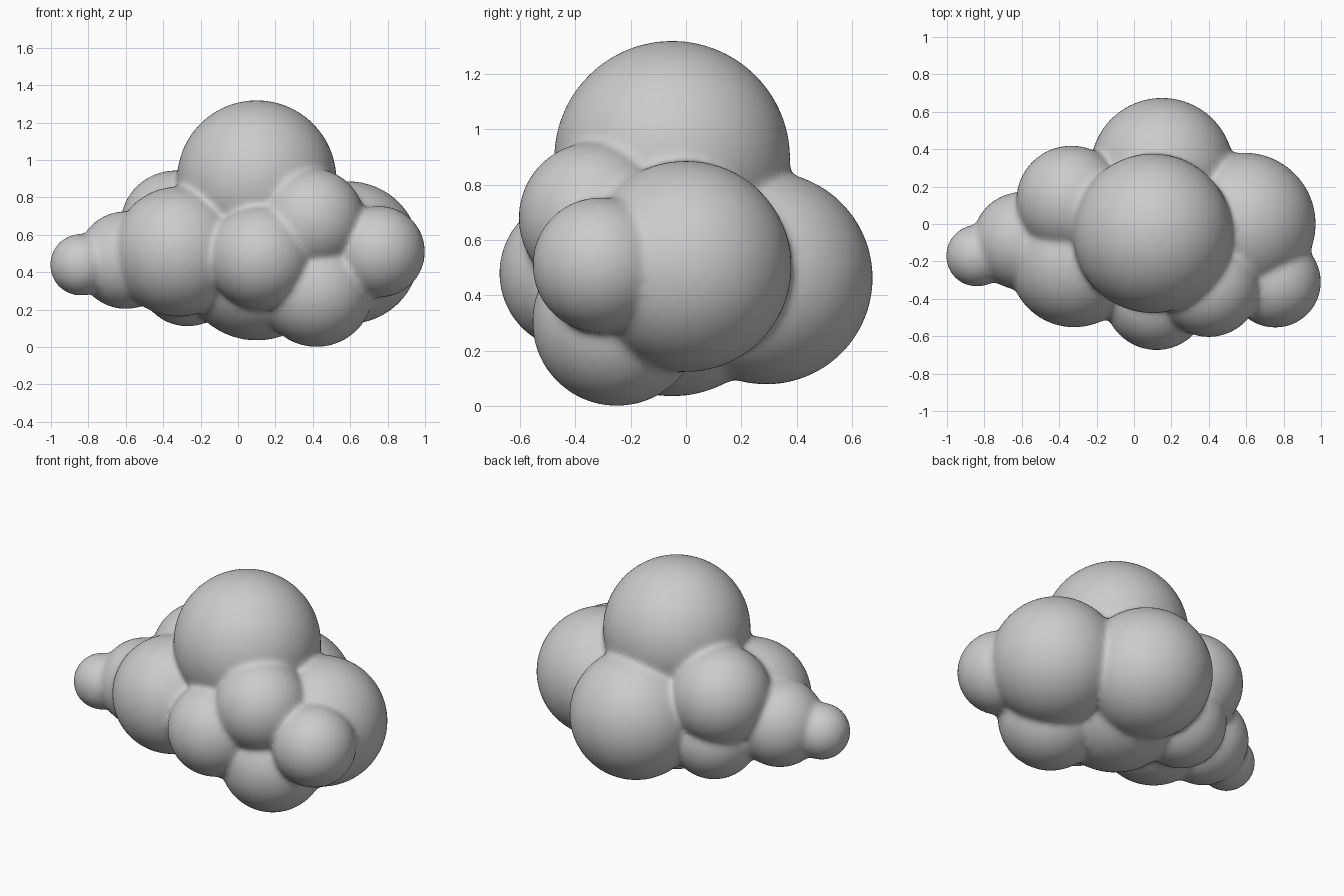
import bpy, bmesh
from mathutils import Matrix

if "Cube" in bpy.data.objects:
    bpy.data.objects.remove(bpy.data.objects["Cube"])

# Puffs of the cloud: x, y, z, radius
PUFFS = [
    (0.10, -0.05, 0.893, 0.427),   # crown
    (0.15, 0.29, 0.463, 0.385),    # back
    (0.59, 0.00, 0.505, 0.382),    # right
    (0.755, -0.31, 0.51, 0.245),   # right front knob
    (0.42, -0.25, 0.306, 0.306),   # low front right
    (0.40, -0.33, 0.68, 0.275),    # high front right
    (0.12, -0.395, 0.48, 0.28),    # front middle
    (-0.32, -0.205, 0.51, 0.348),  # front left
    (-0.335, 0.125, 0.65, 0.295),  # back left
    (-0.60, -0.09, 0.465, 0.262),  # left
    (-0.84, -0.17, 0.44, 0.166),   # left tip
    (0.10, -0.05, 0.45, 0.415),    # core and belly
    (-0.27, 0.10, 0.375, 0.265),   # low back left
]

bm = bmesh.new()
for x, y, z, r in PUFFS:
    bmesh.ops.create_icosphere(bm, subdivisions=5, radius=r,
                               matrix=Matrix.Translation((x, y, z)))
mesh = bpy.data.meshes.new("cloud")
bm.to_mesh(mesh)
bm.free()
cloud = bpy.data.objects.new("cloud", mesh)
bpy.context.collection.objects.link(cloud)

# Fuse the puffs into one skin, then soften the creases
fuse = cloud.modifiers.new("fuse", 'REMESH')
fuse.mode = 'VOXEL'
fuse.voxel_size = 0.014
fuse.use_smooth_shade = True
soften = cloud.modifiers.new("soften", 'SMOOTH')
soften.factor = 0.5
soften.iterations = 22
